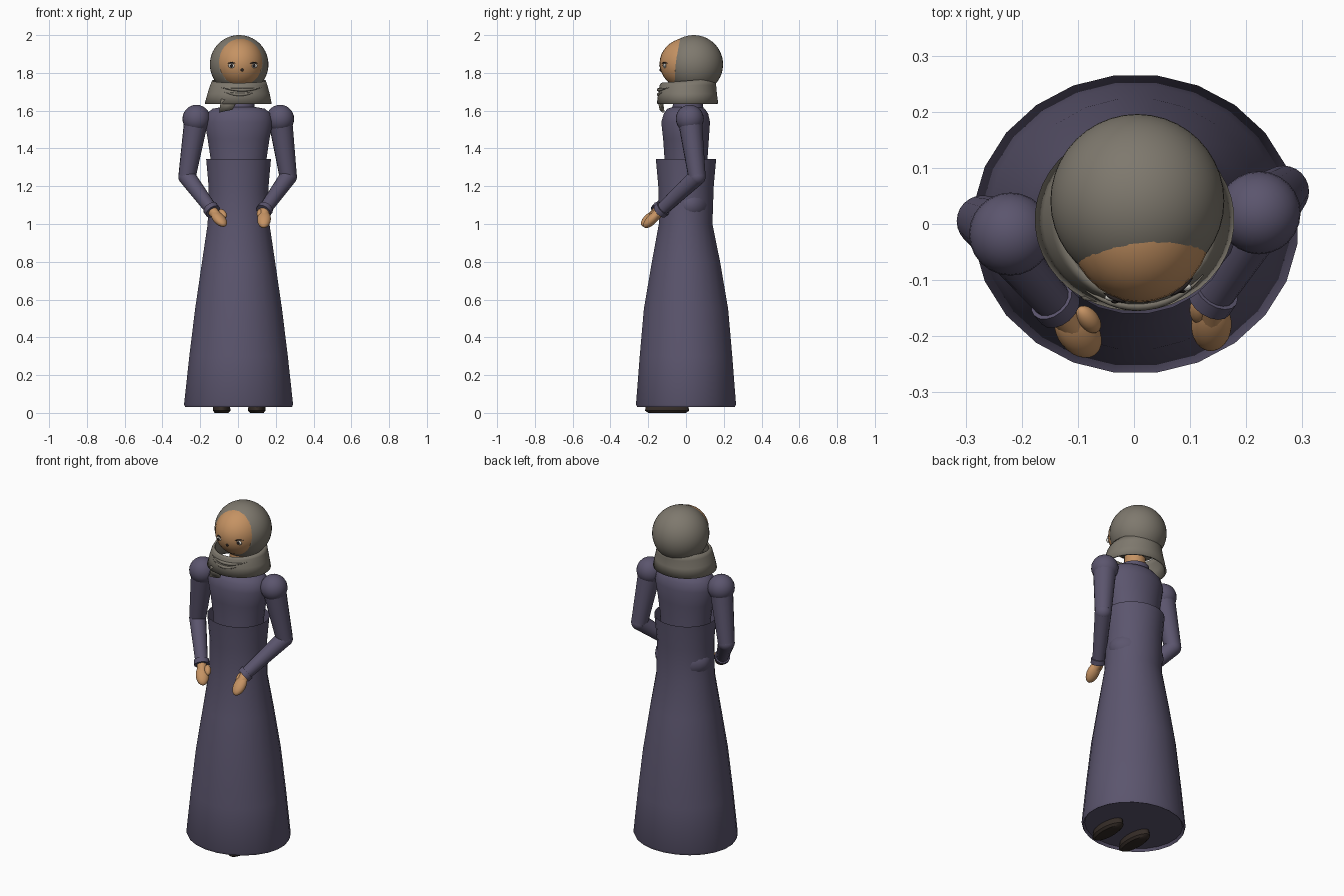
import bpy, bmesh, math
from mathutils import Vector

if "Cube" in bpy.data.objects:
    bpy.data.objects.remove(bpy.data.objects["Cube"])


def material(name, rgb):
    m = bpy.data.materials.new(name)
    m.diffuse_color = (*rgb, 1)
    m.use_nodes = True
    m.node_tree.nodes["Principled BSDF"].inputs["Base Color"].default_value = m.diffuse_color
    return m


CLOTH = material("purple_cloth", (0.105, 0.091, 0.155))
HOOD = material("grey_hood", (0.21, 0.19, 0.155))
SKIN = material("skin", (0.56, 0.29, 0.125))
LEATHER = material("dark_leather", (0.035, 0.025, 0.02))
WHITE = material("eye_white", (0.8, 0.78, 0.72))
DARK = material("eye_dark", (0.02, 0.015, 0.015))


def finish(name, bm, mat, angle=40):
    bmesh.ops.recalc_face_normals(bm, faces=bm.faces)
    me = bpy.data.meshes.new(name)
    bm.to_mesh(me)
    bm.free()
    me.materials.append(mat)
    ob = bpy.data.objects.new(name, me)
    bpy.context.collection.objects.link(ob)
    bpy.ops.object.select_all(action='DESELECT')
    ob.select_set(True)
    bpy.context.view_layer.objects.active = ob
    bpy.ops.object.shade_smooth_by_angle(angle=math.radians(angle))
    return ob


def loft(name, rings, mat, n=24, caps=(True, True), tilt=0):
    """Stack of ellipses: (z, rx, ry, cx, cy); tilt lifts the back of the last ring."""
    bm = bmesh.new()
    loops = []
    for k, (z, rx, ry, cx, cy) in enumerate(rings):
        t = tilt if k == len(rings) - 1 else 0
        loop = []
        for i in range(n):
            a = (i + 0.5) * math.tau / n
            y = cy + ry * math.sin(a)
            loop.append(bm.verts.new((cx + rx * math.cos(a), y, z + t * y)))
        loops.append(loop)
    for a, b in zip(loops, loops[1:]):
        for i in range(n):
            j = (i + 1) % n
            bm.faces.new((a[i], a[j], b[j], b[i]))
    if caps[0]:
        bm.faces.new(loops[0][::-1])
    if caps[1]:
        bm.faces.new(loops[-1])
    return finish(name, bm, mat)


def ball(name, loc, radii, mat, axis=None, seg=24):
    bm = bmesh.new()
    bmesh.ops.create_uvsphere(bm, u_segments=seg, v_segments=seg // 2 + 2, radius=1)
    ob = finish(name, bm, mat)
    ob.scale, ob.location = radii, loc
    if axis is not None:
        ob.rotation_mode = 'QUATERNION'
        ob.rotation_quaternion = Vector(axis).to_track_quat('Z', 'Y')
    return ob


def limb(name, a, b, r1, r2, mat, n=16):
    a, b = Vector(a), Vector(b)
    d = b - a
    bm = bmesh.new()
    bmesh.ops.create_cone(bm, cap_ends=True, segments=n, radius1=r1, radius2=r2, depth=d.length)
    ob = finish(name, bm, mat)
    ob.location = (a + b) / 2
    ob.rotation_mode = 'QUATERNION'
    ob.rotation_quaternion = d.to_track_quat('Z', 'Y')
    return ob


def strand(name, pts, r, mat):
    cu = bpy.data.curves.new(name, 'CURVE')
    cu.dimensions, cu.bevel_depth, cu.bevel_resolution = '3D', r, 2
    cu.use_fill_caps = True
    sp = cu.splines.new('POLY')
    sp.points.add(len(pts) - 1)
    for k, (p, c) in enumerate(zip(sp.points, pts)):
        p.co = (*c, 1)
        p.radius = max(0.15, math.sin(math.pi * k / (len(pts) - 1)))
    cu.materials.append(mat)
    ob = bpy.data.objects.new(name, cu)
    bpy.context.collection.objects.link(ob)


# gown: flared skirt with open raised waist, recessed floor and bodice
loft("skirt", [(0.045, 0.275, 0.25, 0.003, 0), (0.03, 0.285, 0.26, 0.003, 0),
               (0.045, 0.291, 0.267, 0.003, 0), (0.3, 0.263, 0.247, 0.003, 0),
               (0.55, 0.232, 0.225, 0.003, 0), (0.8, 0.195, 0.182, 0.003, 0),
               (1.0, 0.165, 0.143, 0.003, -0.002), (1.2, 0.16, 0.148, 0.003, 0),
               (1.345, 0.173, 0.161, 0.003, 0)], CLOTH, caps=(True, False))
ball("hips", (0.003, 0.02, 1.1), (0.17, 0.115, 0.11), CLOTH)
loft("bodice", [(1.15, 0.14, 0.115, 0, 0), (1.35, 0.15, 0.115, 0.003, 0),
                (1.45, 0.165, 0.122, 0.003, 0), (1.54, 0.182, 0.13, 0.004, -0.002),
                (1.585, 0.17, 0.118, 0.004, 0), (1.61, 0.14, 0.1, 0.004, 0),
                (1.62, 0.085, 0.075, 0.004, 0.005)], CLOTH)
loft("collar", [(1.6, 0.088, 0.085, 0.005, 0.01), (1.645, 0.08, 0.078, 0.005, 0.01)], CLOTH)
loft("neck", [(1.58, 0.058, 0.058, 0.005, 0.012), (1.76, 0.058, 0.058, 0.005, 0.015)], SKIN)

# shoes
for x, side in ((-0.087, "left"), (0.1, "right")):
    loft(side + "_shoe", [(0, 0.036, 0.1, x, -0.1), (0.012, 0.047, 0.118, x, -0.1),
                          (0.05, 0.045, 0.11, x, -0.1), (0.075, 0.025, 0.08, x, -0.09)], LEATHER)

# arms: shoulder, elbow, wrist, hand centre, thumb
arms = {
    "left": ((-0.22, -0.018, 1.557), (-0.27, 0.005, 1.25), (-0.14, -0.143, 1.075),
             (-0.1, -0.193, 1.027), (-0.081, -0.17, 1.055)),
    "right": ((0.223, 0.02, 1.557), (0.266, 0.058, 1.25), (0.141, -0.13, 1.075),
              (0.138, -0.18, 1.025), (0.117, -0.152, 1.055)),
}
for side, (sh, el, wr, ha, th) in arms.items():
    ball(side + "_puff_shoulder", sh, (0.074, 0.074, 0.074), CLOTH)
    limb(side + "_upper_sleeve", sh, el, 0.064, 0.046, CLOTH)
    ball(side + "_elbow", el, (0.046, 0.046, 0.046), CLOTH)
    limb(side + "_forearm_sleeve", el, wr, 0.046, 0.034, CLOTH)
    d = (Vector(wr) - Vector(el)).normalized()
    limb(side + "_cuff", Vector(wr) - d * 0.014, Vector(wr) + d * 0.014, 0.042, 0.042, CLOTH)
    aim = Vector(ha) - Vector(wr)
    ball(side + "_hand", ha, (0.036, 0.027, 0.06), SKIN, aim)
    limb(side + "_wrist", wr, ha, 0.027, 0.025, SKIN)
    ball(side + "_thumb", th, (0.018, 0.018, 0.032), SKIN, aim)

# head and hood with a round face opening
ball("head", (0.01, 0.012, 1.85), (0.132, 0.152, 0.137), SKIN, seg=32)
bm = bmesh.new()
bmesh.ops.create_uvsphere(bm, u_segments=40, v_segments=28, radius=0.155)
bmesh.ops.translate(bm, verts=bm.verts, vec=(0.006, 0.041, 1.845))
bmesh.ops.bisect_plane(bm, geom=bm.verts[:] + bm.edges[:] + bm.faces[:],
                       plane_co=(0.012, -0.071, 1.845), plane_no=(0.08, -1, 0), clear_outer=True)
hood = finish("hood", bm, HOOD)
cape = loft("hood_cape", [(1.637, 0.178, 0.163, 0.001, 0.008), (1.69, 0.165, 0.156, 0.003, 0.008),
                          (1.735, 0.152, 0.15, 0.004, 0.01), (1.758, 0.142, 0.147, 0.005, 0.015)],
            HOOD, n=40, caps=(False, False), tilt=0.08)
for ob, t in ((hood, 0.008), (cape, 0.01)):
    mod = ob.modifiers.new("thickness", 'SOLIDIFY')
    mod.thickness = t

# draped folds and hanging tip on the front of the cape
for k, (z, a0, a1, sag) in enumerate(((1.722, 235, 320, 0.012), (1.70, 240, 305, 0.015))):
    pts = []
    for i in range(15):
        t = i / 14
        a = math.radians(a0 + (a1 - a0) * t)
        pts.append((0.003 + 0.157 * math.cos(a), 0.008 + 0.154 * math.sin(a),
                    z - sag * math.sin(math.pi * t)))
    strand("cape_fold_%d" % (k + 1), pts, 0.009, HOOD)
bm = bmesh.new()
front = [bm.verts.new(p) for p in ((-0.1, -0.125, 1.59), (-0.03, -0.14, 1.605),
                                   (0.0, -0.15, 1.66), (-0.09, -0.135, 1.66))]
bm.faces.new(front)
tip = finish("cape_tip", bm, HOOD)
tip.modifiers.new("thickness", 'SOLIDIFY').thickness = 0.012


# small facial features placed on the head surface
def face_y(x, z):
    q = 1 - ((x - 0.01) / 0.132) ** 2 - ((z - 1.85) / 0.137) ** 2
    return 0.012 - 0.152 * math.sqrt(max(q, 0))


for x, side in ((-0.034, "left"), (0.085, "right")):
    y = face_y(x, 1.838)
    ball(side + "_eye", (x, y, 1.838), (0.018, 0.008, 0.012), WHITE, seg=16)
    ball(side + "_pupil", (x, y - 0.006, 1.838), (0.008, 0.005, 0.009), DARK, seg=12)
    strand(side + "_brow", [(x + o, face_y(x + o, 1.855) - 0.002, 1.855 - abs(o) * 0.2)
                            for o in (-0.02, -0.01, 0, 0.01, 0.02)], 0.004, DARK)
ball("nose_dot", (0.022, face_y(0.022, 1.815), 1.815), (0.008, 0.006, 0.008), LEATHER, seg=12)
